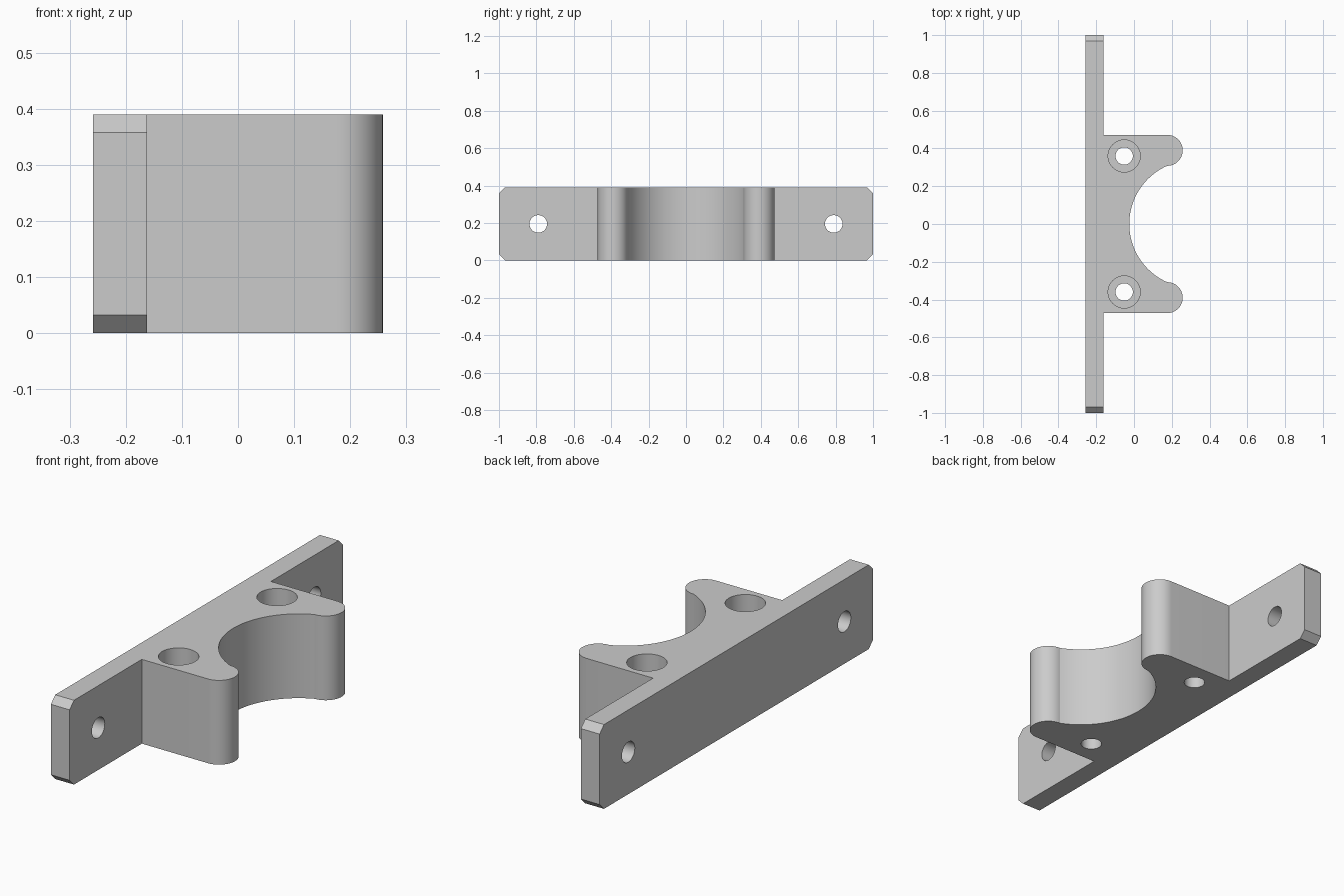
import bpy, bmesh
from math import pi, sin, cos, atan2, radians

default = bpy.data.objects.get("Cube")
if default:
    bpy.data.objects.remove(default, do_unlink=True)

HEIGHT = 0.39
BACK, FRONT = -0.258, -0.162        # plate faces
TIP_X, TIP_Y, TIP_R = 0.176, 0.39, 0.082
CRADLE_X, CRADLE_R = 0.3115, 0.3365

grey = bpy.data.materials.new("Plain grey")
grey.use_nodes = True
colour = (0.6, 0.6, 0.6, 1)
grey.diffuse_color = colour
grey.node_tree.nodes["Principled BSDF"].inputs["Base Color"].default_value = colour


def arc(cx, cy, r, start, end, steps):
    return [(cx + r * cos(start + (end - start) * i / steps),
             cy + r * sin(start + (end - start) * i / steps))
            for i in range(steps + 1)]


def cutter(name, radius, depth, location, rotation=(0, 0, 0)):
    bpy.ops.mesh.primitive_cylinder_add(vertices=64, radius=radius, depth=depth,
                                        location=location, rotation=rotation)
    ob = bpy.context.object
    ob.name = name
    ob.hide_render = True
    return ob


# Outline of one half, from the middle of the cradle round to the plate's back
end = atan2(TIP_Y - TIP_R, TIP_X - CRADLE_X)
half = arc(CRADLE_X, 0, CRADLE_R, pi, end, 32)
half += arc(TIP_X, TIP_Y, TIP_R, -pi / 2, pi / 2, 32)[1:]
half += [(FRONT, TIP_Y + TIP_R), (FRONT, 1), (BACK, 1)]
outline = half + [(x, -y) for x, y in reversed(half[1:])]

# Solid body: plate and cradle in one extrusion
bm = bmesh.new()
face = bm.faces.new([bm.verts.new((x, y, 0)) for x, y in outline])
top = bmesh.ops.extrude_face_region(bm, geom=[face])["geom"]
bmesh.ops.translate(bm, vec=(0, 0, HEIGHT),
                    verts=[v for v in top if isinstance(v, bmesh.types.BMVert)])
bmesh.ops.recalc_face_normals(bm, faces=bm.faces)

# Chamfered corners at the plate ends
corners = [e for e in bm.edges
           if all(abs(v.co.y) > 0.999 for v in e.verts)
           and abs(e.verts[0].co.x - e.verts[1].co.x) > 0.01]
bmesh.ops.bevel(bm, geom=corners, offset=0.032, segments=1, affect='EDGES')
mesh = bpy.data.meshes.new("cradle_bracket")
bm.to_mesh(mesh)
bm.free()
bracket = bpy.data.objects.new("cradle_bracket", mesh)
bpy.context.collection.objects.link(bracket)
mesh.materials.append(grey)

# Screw holes through the plate, counterbored holes down through the body
cutters = []
for s in (-1, 1):
    cutters += [
        cutter("plate_hole", 0.047, 0.3, (-0.21, 0.79 * s, HEIGHT / 2), (0, pi / 2, 0)),
        cutter("bolt_hole", 0.046, 1, (-0.052, 0.36 * s, HEIGHT / 2)),
        cutter("counterbore", 0.085, 0.4, (-0.052, 0.36 * s, HEIGHT)),
    ]

bpy.ops.object.select_all(action='DESELECT')
bracket.select_set(True)
bpy.context.view_layer.objects.active = bracket
for c in cutters:
    mod = bracket.modifiers.new(c.name, 'BOOLEAN')
    mod.operation = 'DIFFERENCE'
    mod.solver = 'EXACT'
    mod.object = c
    bpy.ops.object.modifier_apply(modifier=mod.name)
    bpy.data.objects.remove(c, do_unlink=True)

bpy.ops.object.shade_smooth_by_angle(angle=radians(20))
